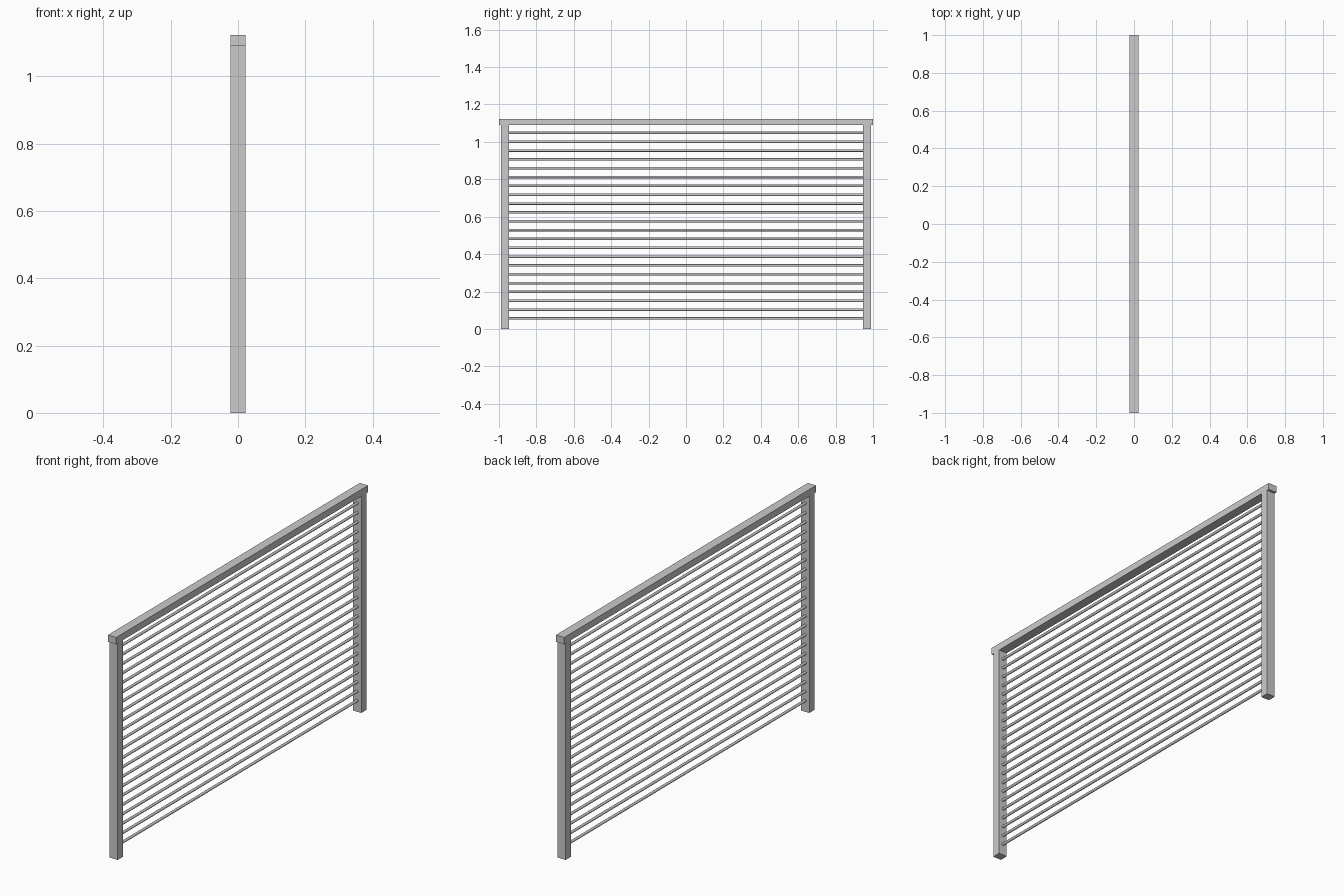
import bpy, math

if "Cube" in bpy.data.objects:
    bpy.data.objects.remove(bpy.data.objects["Cube"])

HALF_LEN = 1.0      # half length of the handrail
HALF_X = 0.023      # half thickness of posts and handrail
TOP, RAIL_Z = 1.123, 1.089
POST_IN, POST_OUT = 0.946, 0.988
BARS, BAR_LOW, BAR_HIGH, BAR_R = 22, 0.056, 1.048, 0.0067


def box(name, lo, hi):
    bpy.ops.mesh.primitive_cube_add(
        size=1, location=[(a + b) / 2 for a, b in zip(lo, hi)])
    ob = bpy.context.object
    ob.name = name
    ob.scale = [b - a for a, b in zip(lo, hi)]
    bpy.ops.object.transform_apply(location=False, rotation=False, scale=True)
    return ob


# Handrail, overhanging the posts slightly
box("handrail", (-HALF_X, -HALF_LEN, RAIL_Z), (HALF_X, HALF_LEN, TOP))

# End posts
box("front_post", (-HALF_X, -POST_OUT, 0), (HALF_X, -POST_IN, RAIL_Z))
box("back_post", (-HALF_X, POST_IN, 0), (HALF_X, POST_OUT, RAIL_Z))

# Evenly spaced round horizontal bars
for i in range(BARS):
    z = BAR_LOW + (BAR_HIGH - BAR_LOW) * i / (BARS - 1)
    bpy.ops.mesh.primitive_cylinder_add(
        vertices=16, radius=BAR_R, depth=2 * POST_IN + 0.004,
        location=(0, 0, z), rotation=(math.pi / 2, 0, 0))
    bpy.context.object.name = f"bar_{i + 1:02d}"
    bpy.ops.object.shade_smooth_by_angle(angle=math.radians(40))
